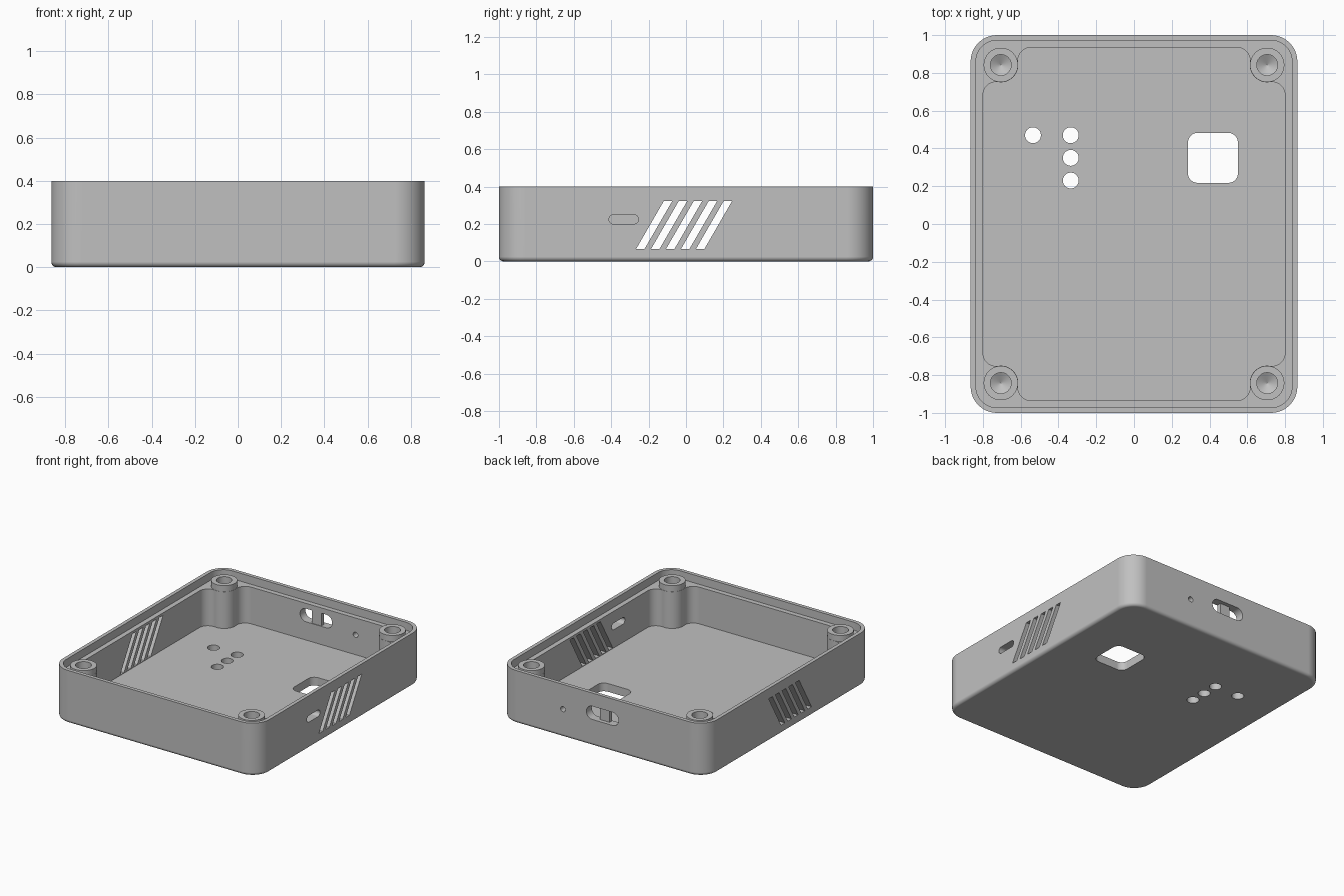
import bpy, bmesh, math
from mathutils import Vector

if "Cube" in bpy.data.objects:
    bpy.data.objects.remove(bpy.data.objects["Cube"])

HX, HY, H = 0.865, 1.0, 0.4            # half width, half length, height
FLOOR, SHELF, BOSS_TOP = 0.062, 0.34, 0.386
WX, WY = 0.80, 0.935                   # inner wall half sizes
BX, BY, BR, FR = 0.705, 0.842, 0.092, 0.07  # boss centre, radius, wall fillet

grey = bpy.data.materials.new("grey plastic")
grey.diffuse_color = (0.53, 0.53, 0.53, 1)
grey.use_nodes = True
grey.node_tree.nodes["Principled BSDF"].inputs["Base Color"].default_value = grey.diffuse_color


def loft(name, rings):
    """Closed solid through rings of equal point count."""
    bm = bmesh.new()
    rows = [[bm.verts.new(p) for p in ring] for ring in rings]
    n = len(rows[0])
    for a, b in zip(rows, rows[1:]):
        for i in range(n):
            j = (i + 1) % n
            bm.faces.new((a[i], a[j], b[j], b[i]))
    bm.faces.new(rows[0][::-1])
    bm.faces.new(rows[-1])
    bmesh.ops.recalc_face_normals(bm, faces=bm.faces)
    me = bpy.data.meshes.new(name)
    bm.to_mesh(me)
    bm.free()
    me.materials.append(grey)
    ob = bpy.data.objects.new(name, me)
    bpy.context.collection.objects.link(ob)
    return ob


def prism(name, pts, axis, lo, hi):
    """Extrude a 2D outline along an axis; outline is in the other two axes."""
    place = {'x': lambda p, t: (t, p[0], p[1]),
             'y': lambda p, t: (p[0], t, p[1]),
             'z': lambda p, t: (p[0], p[1], t)}[axis]
    return loft(name, [[place(p, t) for p in pts] for t in (lo, hi)])


def arc(cx, cy, r, a0, a1, n=12):
    return [(cx + r * math.cos(a0 + (a1 - a0) * i / n),
             cy + r * math.sin(a0 + (a1 - a0) * i / n)) for i in range(n + 1)]


def circle(cx, cy, r, n=40):
    return arc(cx, cy, r, 0, math.tau, n)[:-1]


def rounded(cx, cy, hx, hy, r, n=12):
    pts = []
    for k, (sx, sy) in enumerate(((1, 1), (-1, 1), (-1, -1), (1, -1))):
        a = k * math.pi / 2
        pts += arc(cx + sx * (hx - r), cy + sy * (hy - r), r, a, a + math.pi / 2, n)
    return pts


def stadium(cx, cy, hx, hy):
    r = hy
    return (arc(cx + hx - r, cy, r, -math.pi / 2, math.pi / 2)
            + arc(cx - hx + r, cy, r, math.pi / 2, 1.5 * math.pi))


def cut(target, cutter):
    mod = target.modifiers.new("cut", 'BOOLEAN')
    mod.operation, mod.solver, mod.object = 'DIFFERENCE', 'EXACT', cutter
    dg = bpy.context.evaluated_depsgraph_get()
    me = bpy.data.meshes.new_from_object(target.evaluated_get(dg))
    target.modifiers.clear()
    target.data = me
    bpy.data.objects.remove(cutter)


def cavity_outline():
    """Inner wall outline, flowing around the four corner bosses."""
    ax = BX - math.sqrt((BR + FR) ** 2 - (WY - BY - FR) ** 2)
    by = BY - math.sqrt((BR + FR) ** 2 - (WX - BX - FR) ** 2)
    c, fa, fb = Vector((BX, BY)), Vector((ax, WY - FR)), Vector((WX - FR, by))
    ang = lambda v: math.atan2(v.y, v.x)
    q = arc(fb.x, fb.y, FR, 0, ang(c - fb))
    q += arc(BX, BY, BR, ang(fb - c), ang(fa - c) - math.tau, 18)[1:-1]
    q += arc(fa.x, fa.y, FR, ang(c - fa), math.pi / 2)
    pts = []
    for sx, sy in ((1, 1), (-1, 1), (-1, -1), (1, -1)):
        pts += [(sx * x, sy * y) for x, y in (q if sx * sy > 0 else q[::-1])]
    return pts


# Outer shell with rounded bottom edge
R, E = 0.14, 0.025
rings = []
for i in range(7):
    t = i / 6 * math.pi / 2
    d = E * (1 - math.sin(t))
    rings.append([(x, y, E * (1 - math.cos(t)))
                  for x, y in rounded(0, 0, HX - d, HY - d, R - d)])
rings.append([(x, y, H) for x, y in rounded(0, 0, HX, HY, R)])
case = loft("case_body", rings)

# Cavity, then the stepped rim that leaves the bosses standing
cut(case, prism("cavity", cavity_outline(), 'z', FLOOR, 0.5))
corners = [(sx * BX, sy * BY) for sx in (-1, 1) for sy in (-1, 1)]
rim = prism("rim_step", rounded(0, 0, 0.837, 0.972, 0.112), 'z', SHELF, 0.6)
for x, y in corners:
    cut(rim, prism("boss", circle(x, y, BR - 0.001), 'z', 0.3, BOSS_TOP))
cut(case, rim)

# Screw holes with conical ends
for x, y in corners:
    cut(case, loft("screw_hole", [[(*p, z) for p in circle(x, y, r)]
                                  for r, z in ((0.055, 0.5), (0.055, 0.13), (0.001, 0.1))]))

# Floor openings
for x, y in ((-0.535, 0.47), (-0.335, 0.47), (-0.335, 0.35), (-0.335, 0.23)):
    cut(case, prism("floor_hole", circle(x, y, 0.042), 'z', -0.1, 0.15))
cut(case, prism("floor_window", rounded(0.418, 0.35, 0.132, 0.132, 0.05), 'z', -0.1, 0.15))

# Slanted vents through both side walls
for i in range(5):
    y = -0.267 + 0.08 * i
    cut(case, prism("vent", [(y, 0.066), (y + 0.045, 0.066),
                             (y + 0.193, 0.322), (y + 0.148, 0.322)], 'x', -1, 1))

# Right wall slot, back wall slot and pin hole
cut(case, prism("side_slot", stadium(-0.333, 0.225, 0.079, 0.025), 'x', 0.7, 1))
cut(case, prism("back_slot", stadium(0, 0.25, 0.135, 0.05), 'y', 0.88, 1.1))
cut(case, prism("pin_hole", circle(0.33, 0.212, 0.02, 24), 'y', 0.88, 1.1))

# Bar across the back slot
prism("slot_bar", [(-0.04, 0.195), (0.04, 0.195), (0.04, 0.305), (-0.04, 0.305)],
      'y', 0.94, 0.97)

# Smooth the curves, keep the edges crisp
bpy.ops.object.select_all(action='DESELECT')
case.select_set(True)
bpy.context.view_layer.objects.active = case
bpy.ops.object.shade_smooth_by_angle(angle=math.radians(30))
wn = case.modifiers.new("flat_walls", 'WEIGHTED_NORMAL')
wn.keep_sharp = True
